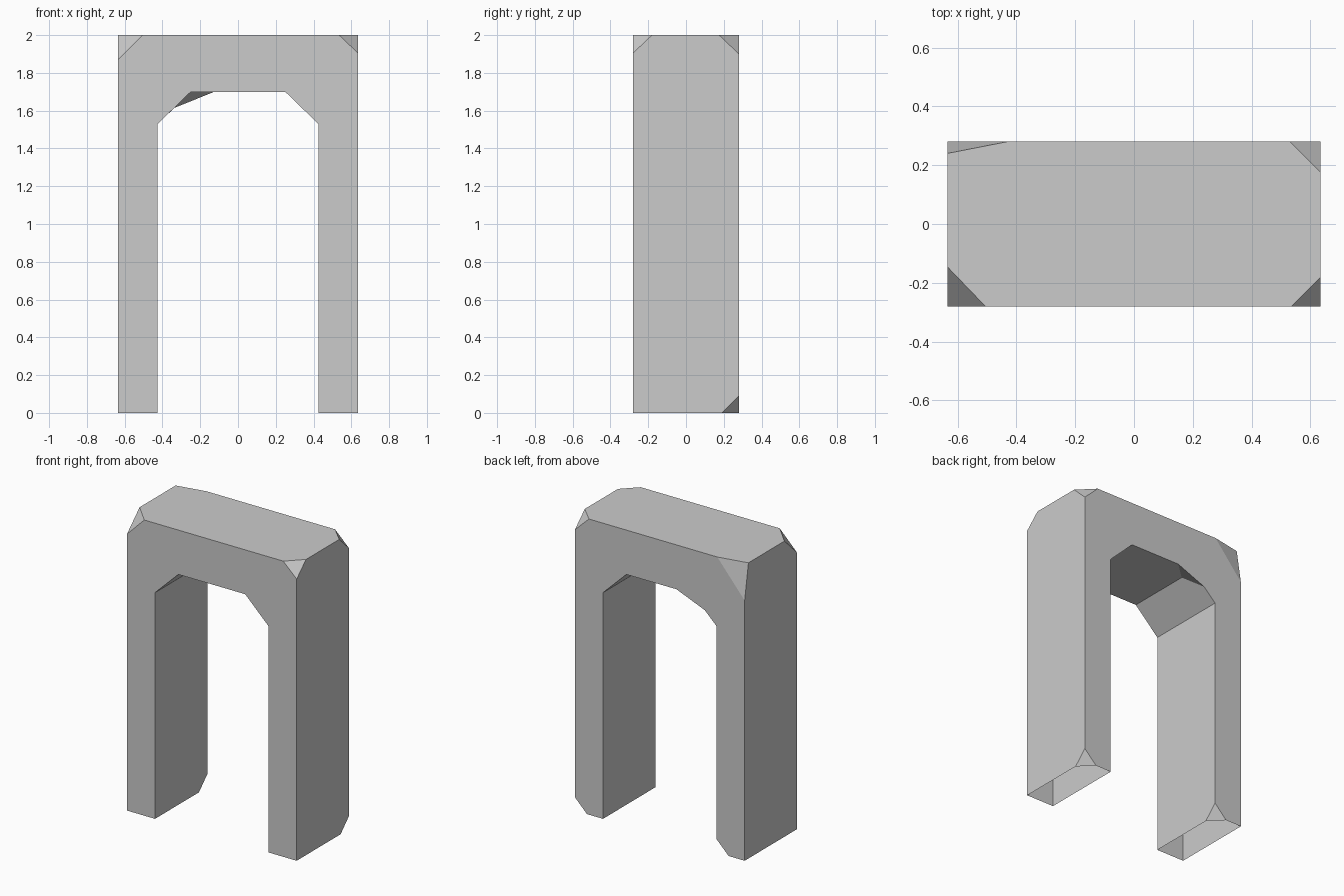
import bpy, bmesh
from mathutils import Vector

cube = bpy.data.objects.get("Cube")
if cube:
    bpy.data.objects.remove(cube, do_unlink=True)

W, D, H = 0.635, 0.28, 2.0      # half width, half depth, height
IN = 0.425                      # half width of the opening


def chop(bm, corner, points):
    """Replace a three-edged corner by a flat triangle through the points."""
    corner = Vector(corner)
    v = min(bm.verts, key=lambda q: (q.co - corner).length)
    origin = v.co.copy()
    points = [Vector(p) for p in points]
    new = []
    for e in list(v.link_edges):
        along = (e.other_vert(v).co - origin).normalized()
        p = max(points, key=lambda q: (q - origin).normalized().dot(along))
        nv = bmesh.utils.edge_split(e, v, 0.5)[1]
        nv.co = p
        new.append(nv)
    for f in list(v.link_faces):
        a, b = [q for q in new if q in f.verts]
        bmesh.utils.face_split(f, a, b)
    bmesh.ops.delete(bm, geom=[v], context='VERTS')
    bm.faces.new(new)


def chop_box(bm, corner, cx, cy, cz):
    """Chop a square corner by signed lengths along each axis."""
    c = Vector(corner)
    chop(bm, c, [c + Vector((cx, 0, 0)), c + Vector((0, cy, 0)), c + Vector((0, 0, cz))])


# Arch profile extruded front to back
profile = [(-W, 0), (-W, H), (W, H), (W, 0), (IN, 0), (IN, 1.53),
           (0.25, 1.7), (-0.25, 1.7), (-IN, 1.53), (-IN, 0)]
bm = bmesh.new()
face = bm.faces.new([bm.verts.new((x, -D, z)) for x, z in profile])
side = bmesh.ops.extrude_face_region(bm, geom=[face])["geom"]
bmesh.ops.translate(bm, vec=(0, 2 * D, 0),
                    verts=[g for g in side if isinstance(g, bmesh.types.BMVert)])

# Broken corners on the top
chop_box(bm, (-W, -D, H), 0.13, 0.135, -0.13)
chop_box(bm, (W, -D, H), -0.1, 0.1, -0.095)
chop_box(bm, (W, D, H), -0.105, -0.105, -0.1)
chop_box(bm, (-W, D, H), 0.205, -0.04, -0.24)

# Filled corner inside the arch at the back
chop(bm, (-0.25, D, 1.7), [(-0.337, D, 1.615), (-0.125, D, 1.7), (-0.25, 0.165, 1.7)])

# Broken back corner on each foot
for x in (W, -IN):
    chop_box(bm, (x, D, 0), -0.09, -0.09, 0.09)

# The feet are open underneath
bmesh.ops.recalc_face_normals(bm, faces=bm.faces)
soles = [f for f in bm.faces if all(v.co.z < 0.001 for v in f.verts)]
bmesh.ops.delete(bm, geom=soles, context='FACES')

mesh = bpy.data.meshes.new("stone_arch")
bm.to_mesh(mesh)
bm.free()
arch = bpy.data.objects.new("stone_arch", mesh)
bpy.context.collection.objects.link(arch)

# Plain grey stone
grey = bpy.data.materials.new("light_grey_stone")
grey.use_nodes = True
colour = (0.6, 0.6, 0.6, 1)
grey.diffuse_color = colour
grey.node_tree.nodes["Principled BSDF"].inputs["Base Color"].default_value = colour
mesh.materials.append(grey)
